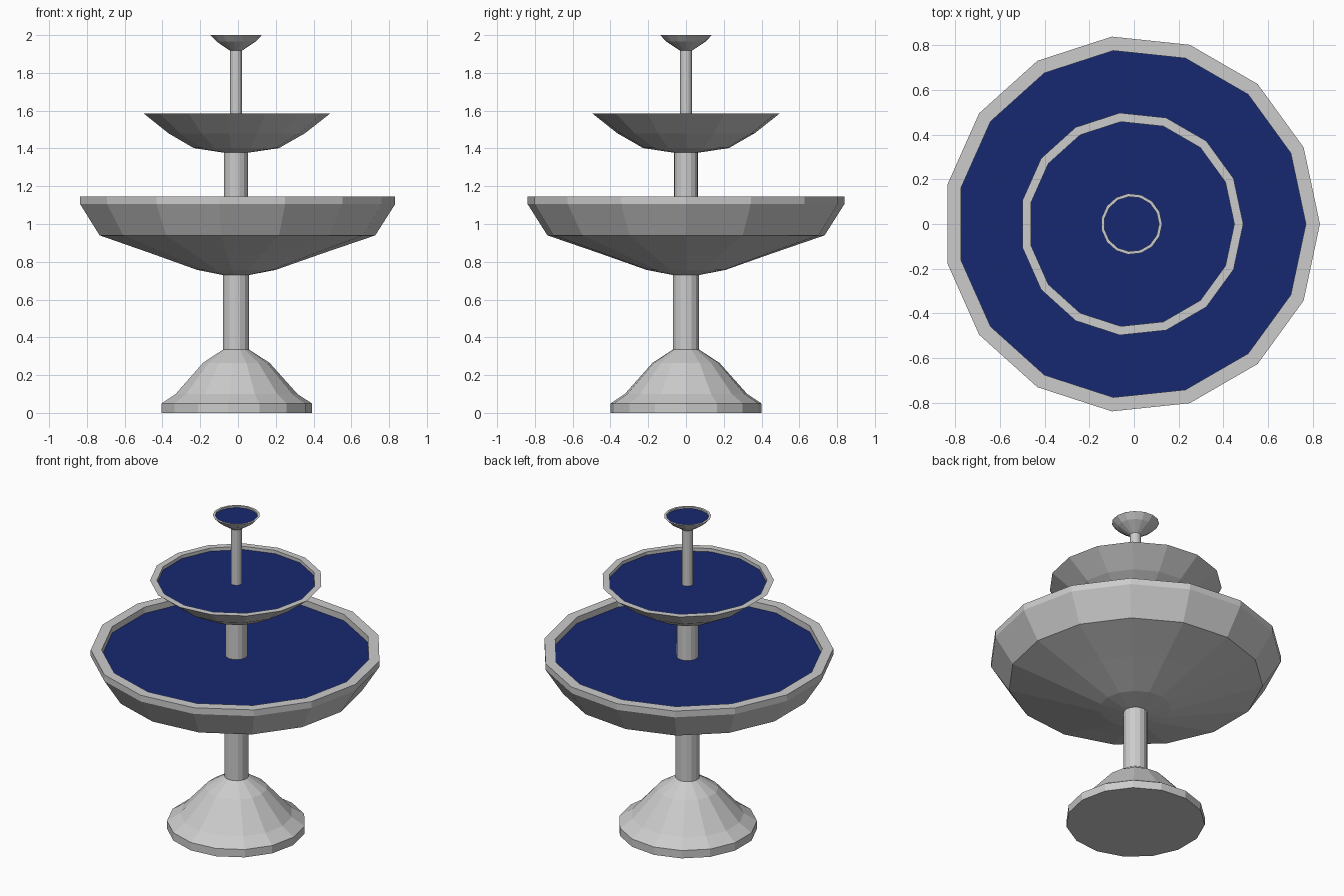
import bpy, bmesh
from math import cos, sin, tau

if "Cube" in bpy.data.objects:
    bpy.data.objects.remove(bpy.data.objects["Cube"])

SIDES = 15
CX = -0.011  # axis offset: odd-sided rings are centred by bounds

water_mat = bpy.data.materials.new("water_blue")
water_mat.diffuse_color = (0.008, 0.022, 0.16, 1)
water_mat.use_nodes = True
water_mat.node_tree.nodes["Principled BSDF"].inputs["Base Color"].default_value = water_mat.diffuse_color


def lathe(name, profile, cap_start=False, cap_end=False, mat=None):
    """Revolve (radius, z) points, listed from the outer bottom upwards."""
    bm = bmesh.new()
    rings = [[bm.verts.new((CX + r * cos(tau * i / SIDES), r * sin(tau * i / SIDES), z))
              for i in range(SIDES)] for r, z in profile]
    for a, b in zip(rings, rings[1:]):
        for i in range(SIDES):
            j = (i + 1) % SIDES
            bm.faces.new((a[i], a[j], b[j], b[i]))
    if cap_start:
        bm.faces.new(rings[0][::-1])
    if cap_end:
        bm.faces.new(rings[-1])
    mesh = bpy.data.meshes.new(name)
    bm.to_mesh(mesh)
    bm.free()
    if mat:
        mesh.materials.append(mat)
    ob = bpy.data.objects.new(name, mesh)
    bpy.context.collection.objects.link(ob)
    return ob


# flared foot
lathe("base", [(0.402, 0), (0.402, 0.05), (0.326, 0.10), (0.178, 0.265), (0.07, 0.335)], True, True)

# columns between the tiers
for name, r, z0, z1 in [("lower_column", 0.07, 0.335, 0.73),
                        ("middle_column", 0.064, 1.105, 1.38),
                        ("upper_column", 0.032, 1.565, 1.92)]:
    lathe(name, [(r, z0), (r, z1)])

# basins: outer profile, then inner lip radius and water level
basins = [
    ("lower", [(0.07, 0.73), (0.21, 0.757), (0.46, 0.845), (0.738, 0.94), (0.843, 1.105), (0.843, 1.145)],
     0.78, 1.105),
    ("middle", [(0.062, 1.377), (0.228, 1.402), (0.365, 1.48), (0.5, 1.586)], 0.46, 1.565),
    ("top", [(0.03, 1.916), (0.105, 1.966), (0.137, 2.0)], 0.123, 1.99),
]
for name, outer, inner, level in basins:
    rim_z = outer[-1][1]
    lathe(name + "_basin", outer + [(inner, rim_z), (inner, level)])
    lathe(name + "_water", [(inner, level)], cap_end=True, mat=water_mat)
